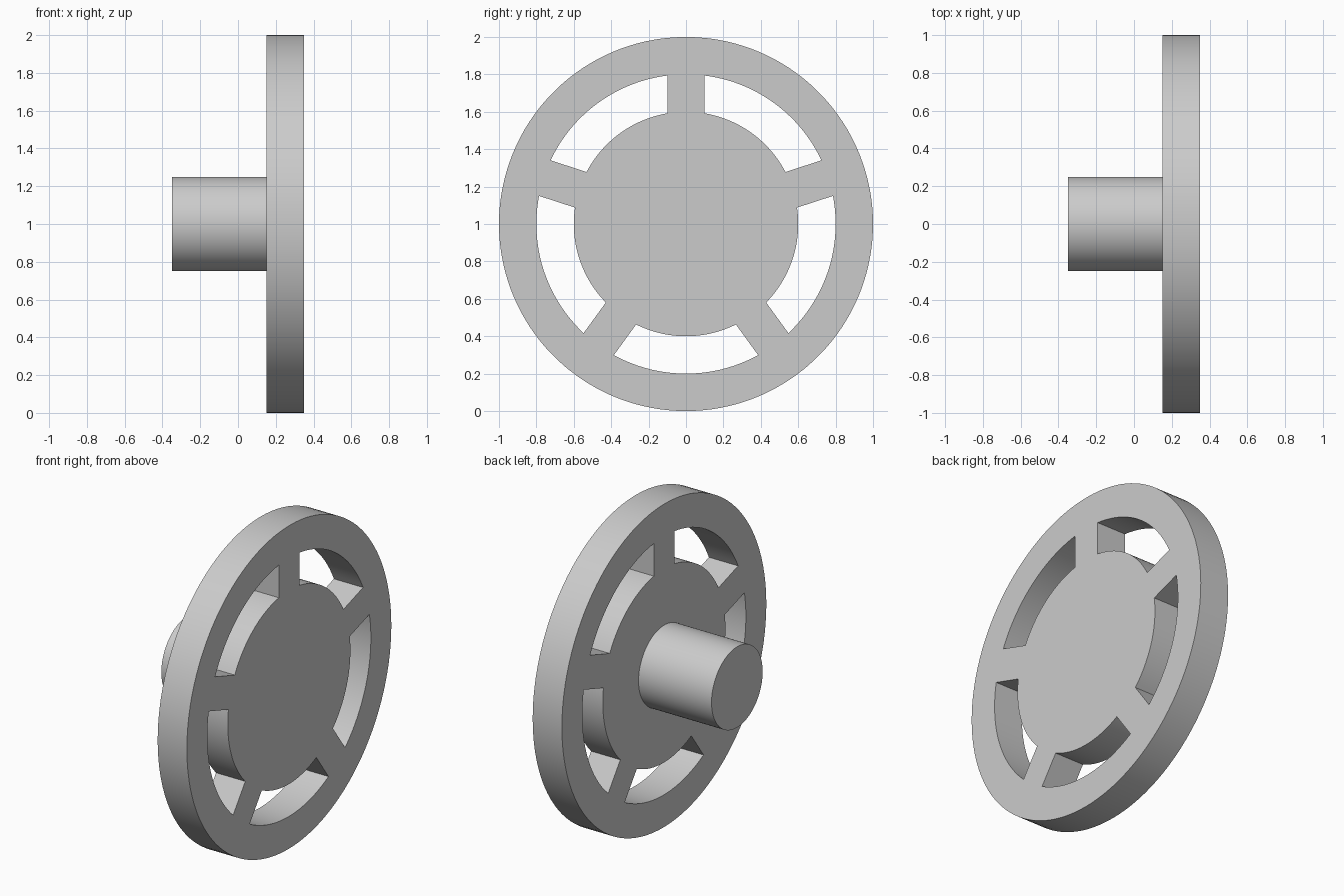
import bpy
import bmesh
from math import asin, cos, sin, pi, radians
from mathutils import Matrix

cube = bpy.data.objects.get("Cube")
if cube:
    bpy.data.objects.remove(cube, do_unlink=True)

CENTER_Z = 1.0
RIM, SLOT_OUT, SLOT_IN = 1.0, 0.8, 0.6
SPOKE_HALF, SPOKES = 0.1, 5
FACE_X, BACK_X, SHAFT_END = 0.35, 0.15, -0.35

grey = bpy.data.materials.new("light_grey")
grey.use_nodes = True
colour = (0.6, 0.6, 0.6, 1)
grey.diffuse_color = colour
grey.node_tree.nodes["Principled BSDF"].inputs["Base Color"].default_value = colour


def finish(name, bm):
    bmesh.ops.recalc_face_normals(bm, faces=bm.faces)
    mesh = bpy.data.meshes.new(name)
    bm.to_mesh(mesh)
    bm.free()
    mesh.materials.append(grey)
    obj = bpy.data.objects.new(name, mesh)
    bpy.context.collection.objects.link(obj)
    bpy.ops.object.select_all(action="DESELECT")
    obj.select_set(True)
    bpy.context.view_layer.objects.active = obj
    bpy.ops.object.shade_smooth_by_angle(angle=radians(30))
    return obj


def ring_angles(radius, spoke_steps=4, slot_steps=22):
    """Angles round one ring; spokes keep a constant width at every radius."""
    half, pitch = asin(SPOKE_HALF / radius), 2 * pi / SPOKES
    angles = []
    for k in range(SPOKES):
        mid = pi / 2 + k * pitch
        angles += [(mid - half + 2 * half * i / spoke_steps, True)
                   for i in range(spoke_steps)]
        angles += [(mid + half + (pitch - 2 * half) * i / slot_steps, False)
                   for i in range(slot_steps)]
    return angles


# Wheel: rim, parallel-sided spokes and solid hub in one plate
bm = bmesh.new()
slot_angles = ring_angles(SLOT_OUT)
rings = []
for radius, angles in ((RIM, slot_angles), (SLOT_OUT, slot_angles),
                       (SLOT_IN, ring_angles(SLOT_IN))):
    rings.append([bm.verts.new((BACK_X, radius * cos(a), CENTER_Z + radius * sin(a)))
                  for a, _ in angles])
outer, middle, inner = rings
count = len(outer)
for i, (_, is_spoke) in enumerate(slot_angles):
    j = (i + 1) % count
    bm.faces.new((outer[i], outer[j], middle[j], middle[i]))
    if is_spoke:
        bm.faces.new((middle[i], middle[j], inner[j], inner[i]))
bm.faces.new(inner)

# Thicken the plate along x
plate = bmesh.ops.extrude_face_region(bm, geom=bm.faces[:], use_keep_orig=True)
top = [g for g in plate["geom"] if isinstance(g, bmesh.types.BMVert)]
bmesh.ops.translate(bm, verts=top, vec=(FACE_X - BACK_X, 0, 0))
finish("spoked_wheel", bm)

# Shaft, set slightly into the hub
bm = bmesh.new()
shaft_in = BACK_X + 0.02
place = (Matrix.Translation(((SHAFT_END + shaft_in) / 2, 0, CENTER_Z))
         @ Matrix.Rotation(pi / 2, 4, "Y"))
bmesh.ops.create_cone(bm, cap_ends=True, segments=96, radius1=0.25, radius2=0.25,
                      depth=shaft_in - SHAFT_END, matrix=place)
finish("shaft", bm)
